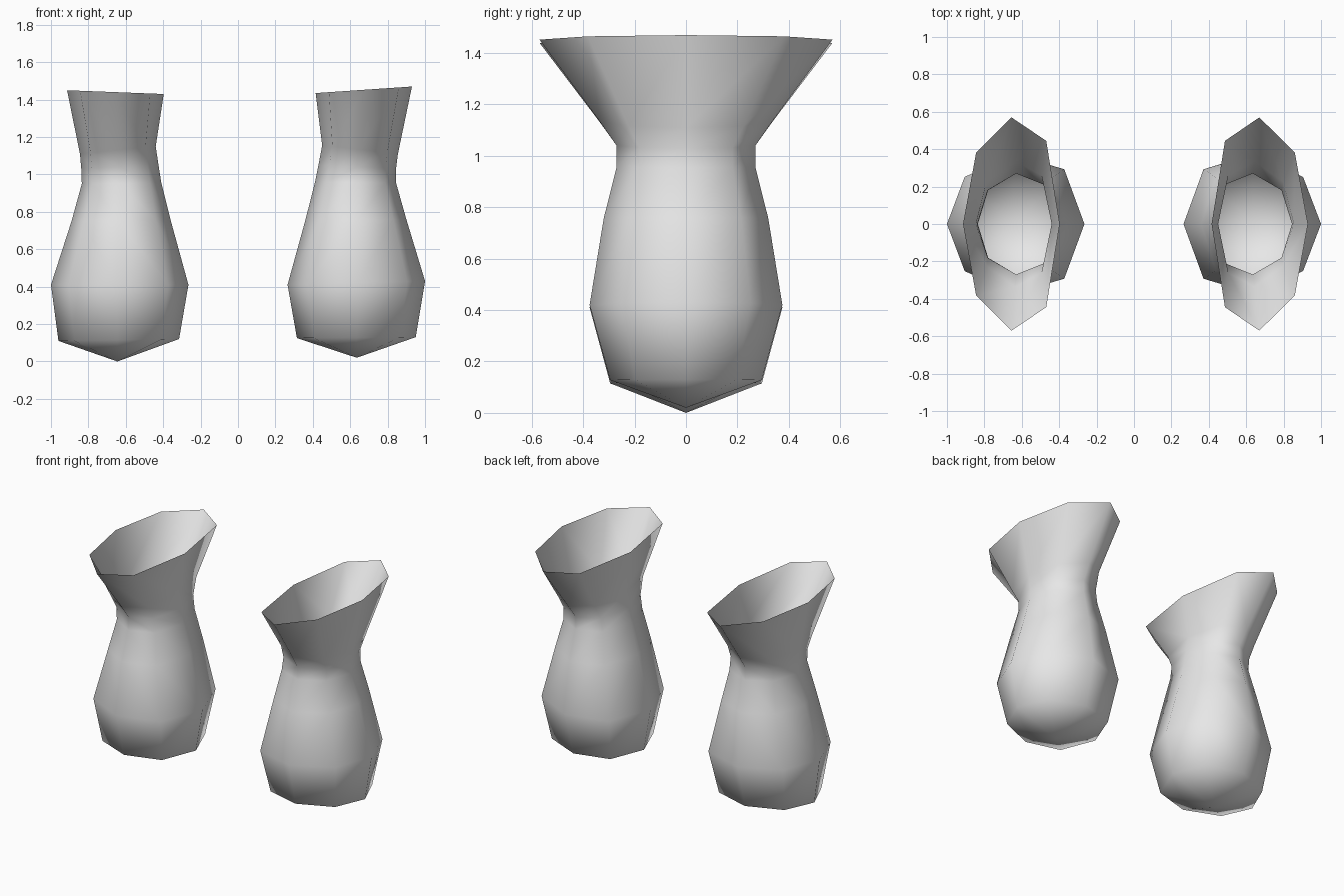
import bpy
import bmesh

if "Cube" in bpy.data.objects:
    bpy.data.objects.remove(bpy.data.objects["Cube"])

grey = bpy.data.materials.new("light_grey")
grey.diffuse_color = (0.8, 0.8, 0.8, 1.0)
grey.use_nodes = True
grey.node_tree.nodes["Principled BSDF"].inputs["Base Color"].default_value = grey.diffuse_color


def ring_points(outer, inner, mid_x, half_y):
    """Eight-sided tilted oval; outer and inner are (x, z) of its two ends."""
    (ox, oz), (ix, iz) = outer, inner

    def point(x, y):
        return (x, y, oz + (iz - oz) * (x - ox) / (ix - ox))

    out_x = mid_x + (ox - mid_x) * 0.73
    in_x = mid_x + (ix - mid_x) * 0.72
    half = [(out_x, 0.67 * half_y), (mid_x, half_y), (in_x, 0.78 * half_y)]
    return ([point(ox, 0)] + [point(x, y) for x, y in half]
            + [point(ix, 0)] + [point(x, -y) for x, y in reversed(half)])


def make_vase(name, tip, rings):
    """Open thin-walled vase with a shallow pointed base."""
    bm = bmesh.new()
    apex = bm.verts.new((tip[0], 0, tip[1]))
    loops = [[bm.verts.new(p) for p in ring_points(*r)] for r in rings]
    n = len(loops[0])
    for i in range(n):
        j = (i + 1) % n
        bm.faces.new((apex, loops[0][i], loops[0][j]))
        for low, high in zip(loops, loops[1:]):
            bm.faces.new((low[i], low[j], high[j], high[i]))
    bmesh.ops.recalc_face_normals(bm, faces=bm.faces)
    # the base must face downwards
    if sum(f.normal.z for f in apex.link_faces) > 0:
        bmesh.ops.reverse_faces(bm, faces=bm.faces)
    for f in bm.faces:
        f.smooth = True
    mesh = bpy.data.meshes.new(name)
    bm.to_mesh(mesh)
    bm.free()
    mesh.materials.append(grey)
    bpy.context.collection.objects.link(bpy.data.objects.new(name, mesh))


# Rings from base to rim: outer end, inner end, middle x, half depth
make_vase("left_vase", (-0.645, 0.0), [
    ((-0.96, 0.11), (-0.315, 0.12), -0.645, 0.295),
    ((-1.0, 0.41), (-0.265, 0.41), -0.65, 0.375),
    ((-0.89, 0.75), (-0.36, 0.755), -0.64, 0.32),
    ((-0.835, 0.95), (-0.41, 0.955), -0.63, 0.27),
    ((-0.838, 1.03), (-0.425, 1.05), -0.63, 0.27),
    ((-0.845, 1.11), (-0.44, 1.15), -0.635, 0.335),
    ((-0.914, 1.45), (-0.397, 1.43), -0.655, 0.57),
])
make_vase("right_vase", (0.635, 0.02), [
    ((0.95, 0.13), (0.315, 0.125), 0.635, 0.295),
    ((1.0, 0.43), (0.265, 0.41), 0.645, 0.375),
    ((0.9, 0.76), (0.36, 0.755), 0.64, 0.32),
    ((0.845, 0.955), (0.412, 0.96), 0.635, 0.27),
    ((0.845, 1.03), (0.43, 1.05), 0.635, 0.27),
    ((0.855, 1.11), (0.45, 1.155), 0.645, 0.335),
    ((0.93, 1.47), (0.415, 1.435), 0.67, 0.57),
])
